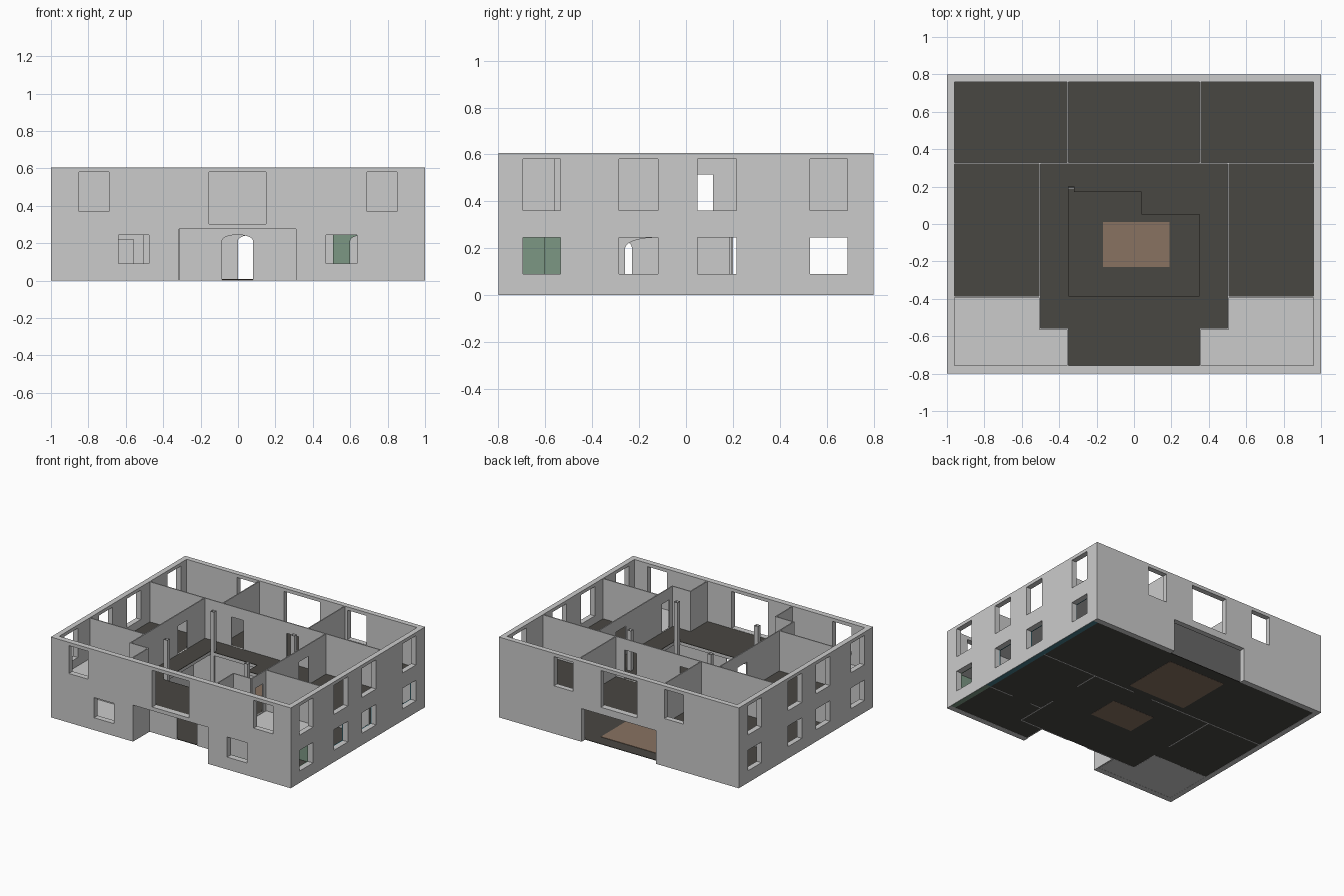
import bpy, bmesh, math

if "Cube" in bpy.data.objects:
    bpy.data.objects.remove(bpy.data.objects["Cube"])


def material(name, rgb):
    m = bpy.data.materials.new(name)
    m.diffuse_color = (*rgb, 1)
    m.use_nodes = True
    m.node_tree.nodes["Principled BSDF"].inputs["Base Color"].default_value = m.diffuse_color
    return m


DARK = material("dark_floor", (0.066, 0.063, 0.055))
BROWN = material("brown_rug", (0.25, 0.17, 0.12))
GREEN = material("green_paint", (0.20, 0.31, 0.23))
TEAL = material("teal_paint", (0.06, 0.20, 0.25))


def prism(name, prisms, mat=None):
    """One object from (outline, start, end, axis) prisms; axis is the extrusion direction."""
    bm = bmesh.new()
    for outline, s, e, axis in prisms:
        def place(p, t):
            return {"x": (t, p[0], p[1]), "y": (p[0], t, p[1]), "z": (p[0], p[1], t)}[axis]
        a = [bm.verts.new(place(p, s)) for p in outline]
        b = [bm.verts.new(place(p, e)) for p in outline]
        bm.faces.new(a)
        bm.faces.new(b[::-1])
        n = len(a)
        for i in range(n):
            bm.faces.new((a[i], b[i], b[(i + 1) % n], a[(i + 1) % n]))
    bmesh.ops.recalc_face_normals(bm, faces=bm.faces)
    me = bpy.data.meshes.new(name)
    bm.to_mesh(me)
    bm.free()
    ob = bpy.data.objects.new(name, me)
    bpy.context.collection.objects.link(ob)
    if mat:
        me.materials.append(mat)
    return ob


def rect(u0, u1, v0, v1):
    return [(u0, v0), (u1, v0), (u1, v1), (u0, v1)]


def arch(u0, u1, z0, z1, rise):
    c, r = (u0 + u1) / 2, (u1 - u0) / 2
    arc = [(c + r * math.cos(math.pi * i / 12), z1 - rise + rise * math.sin(math.pi * i / 12))
           for i in range(13)]
    return [(u0, z0), (u1, z0)] + arc


def wall(name, axis, t0, t1, u0, u1, z0, z1, openings=(), mat=None):
    """Upright wall of thickness t0..t1 along axis, with rectangular or arched openings."""
    ob = prism(name, [(rect(u0, u1, z0, z1), t0, t1, axis)], mat)
    if openings:
        shapes = [(arch(*o) if len(o) == 5 else rect(*o), t0 - 0.02, t1 + 0.02, axis)
                  for o in openings]
        cut = prism("cutter", shapes)
        cut.hide_render = True
        mod = ob.modifiers.new("openings", "BOOLEAN")
        mod.object, mod.operation, mod.solver = cut, "DIFFERENCE", "EXACT"
        dg = bpy.context.evaluated_depsgraph_get()
        me = bpy.data.meshes.new_from_object(ob.evaluated_get(dg))
        ob.modifiers.clear()
        ob.data = me
        bpy.data.objects.remove(cut)
    return ob


def slab(name, outline, z0, z1, mat=None):
    return prism(name, [(outline, z0, z1, "z")], mat)


# Outer walls with windows, porch opening and rear opening
H = 0.605
side_y = [(-0.695, -0.535), (-0.285, -0.12), (0.05, 0.215), (0.53, 0.69)]
low = [(a, b, 0.09, 0.245) for a, b in side_y]
side_windows = low + [(a, b, 0.36, 0.58) for a, b in side_y]
front_low = [(-0.64, -0.475, 0.093, 0.245), (0.47, 0.635, 0.093, 0.245)]
wall("front_wall", "y", -0.8, -0.757, -1, 1, 0, H, front_low + [
    (-0.85, -0.69, 0.37, 0.58), (0.69, 0.85, 0.37, 0.58),
    (-0.155, 0.15, 0.303, 0.58), (-0.315, 0.31, -0.05, 0.275)])
wall("back_wall", "y", 0.76, 0.8, -1, 1, 0, H, [
    (-0.54, -0.38, 0.36, 0.58), (0.38, 0.54, 0.36, 0.58),
    (-0.15, 0.15, 0.303, 0.58), (-0.31, 0.31, -0.05, 0.25)])
wall("left_wall", "x", -1, -0.96, -0.757, 0.76, 0, H, side_windows)
wall("right_wall", "x", 0.96, 1, -0.757, 0.76, 0.001, H, side_windows)

# Ground floor, left front room floor and rugs
slab("ground_floor", [(-0.96, -0.38), (-0.5, -0.38), (-0.5, -0.6), (0.315, -0.6), (0.315, -0.757),
                      (0.96, -0.757), (0.96, 0.76), (-0.96, 0.76)], 0.001, 0.005, DARK)
slab("side_room_floor", [(-0.96, -0.757), (-0.325, -0.757), (-0.325, -0.6), (-0.5, -0.6),
                         (-0.5, -0.38), (-0.96, -0.38)], 0.001, 0.005)
slab("hall_rug", rect(-0.165, 0.19, -0.23, 0.01), 0, 0.008, BROWN)
slab("rear_rug", rect(-0.24, 0.24, 0.24, 0.67), 0, 0.008, BROWN)

# Upper floor: grey slab with dark covering, both around the stairwell void
R = [(0.35, 0.05), (0.04, 0.05), (0.04, 0.17), (-0.32, 0.17), (-0.32, 0.2), (-0.35, 0.2)]
slab("upper_slab_back", [(0.96, 0.76), (-0.96, 0.76), (-0.96, -0.385), (-0.35, -0.385)]
     + R[::-1] + [(0.35, -0.385), (0.96, -0.385)], 0.275, 0.297)
slab("upper_slab_front", rect(-0.96, 0.96, -0.757, -0.385), 0.275, 0.297)
slab("upper_floor_back", [(0.96, 0.76), (-0.96, 0.76), (-0.96, -0.385), (-0.35, -0.385)]
     + R[::-1] + [(0.35, -0.385), (0.96, -0.385)], 0.297, 0.301, DARK)
slab("upper_floor_front", [(-0.5, -0.385), (-0.5, -0.56), (-0.355, -0.56), (-0.355, -0.757),
                           (0.355, -0.757), (0.355, -0.56), (0.5, -0.56), (0.5, -0.385)],
     0.297, 0.301, DARK)

# Shared partitions
Z0, Z1, T = 0.297, 0.603, 0.275
wall("upper_cross_wall", "y", 0.322, 0.33, -0.96, 0.96, Z0, Z1,
     [(-0.28, -0.18, 0.302, 0.52), (0.18, 0.28, 0.302, 0.52)])
for s, side in ((-1, "left"), (1, "right")):
    def xwall(name, x, y0, y1, z0, z1, ops=()):
        a, b = sorted((s * (x - 0.004), s * (x + 0.004)))
        wall(f"{side}_{name}", "x", a, b, y0, y1, z0, z1, ops)

    def ywall(name, y, x0, x1, z0, z1, ops=()):
        a, b = sorted((s * x0, s * x1))
        ops = [(*sorted((s * o[0], s * o[1])), *o[2:]) for o in ops]
        wall(f"{side}_{name}", "y", y - 0.004, y + 0.004, a, b, z0, z1, ops)

    # Upper storey partitions
    xwall("rear_room_wall", 0.355, 0.33, 0.76, Z0, Z1)
    xwall("upper_hall_wall", 0.505, -0.563, 0.322, Z0, Z1,
          [(-0.52, -0.43, 0.302, 0.515), (0.0, 0.115, 0.302, 0.515)])
    ywall("balcony_wall", -0.388, 0.509, 0.96, Z0, Z1)
    ywall("alcove_return", -0.56, 0.351, 0.501, Z0, Z1)
    xwall("alcove_wall", 0.355, -0.757, -0.564, Z0, Z1)
    # Ground storey partitions
    xwall("porch_wall", 0.318, -0.757, -0.604, 0, T)
    arch_y = (-0.42, -0.23) if s < 0 else (-0.26, 0.0)
    xwall("lower_hall_wall", 0.505, -0.596, 0.186, 0, T, [(*arch_y, -0.02, 0.245, 0.045)])
    ywall("lower_room_wall", -0.385, 0.509, 0.96, 0, T, [(0.56, 0.72, -0.02, 0.22)]
          if s < 0 else [(0.60, 0.76, -0.02, 0.245, 0.03)])
    # Open square posts at the void corners
    for y, end in ((-0.37, "front"), (0.185, "rear")):
        p = slab(f"{side}_{end}_post", rect(s * 0.335 - 0.015, s * 0.335 + 0.015,
                                            y - 0.015, y + 0.015), 0.005, 0.603)
        bm = bmesh.new()
        bm.from_mesh(p.data)
        bmesh.ops.delete(bm, geom=[f for f in bm.faces if abs(f.normal.z) > 0.9], context="FACES")
        bm.to_mesh(p.data)
        bm.free()
wall("porch_back_wall", "y", -0.604, -0.596, -0.505, 0.505, 0, T,
     [(-0.085, 0.08, -0.02, 0.245, 0.03)])
wall("lower_cross_wall", "y", 0.186, 0.194, -0.96, 0.96, 0, T,
     [(0.0, 0.16, -0.02, 0.245, 0.03)])

# Painted linings on the right side rooms
wall("green_lining_right", "x", 0.952, 0.96, -0.757, -0.389, 0.005, T, low[:1], GREEN)
wall("teal_lining_right", "x", 0.952, 0.96, -0.381, 0.76, 0.005, T, low[1:], TEAL)
slab("green_lining_foot", rect(0.96, 0.997, -0.757, -0.38), 0, 0.004, GREEN)
slab("teal_lining_foot", rect(0.96, 0.997, -0.38, 0.76), 0, 0.004, TEAL)
wall("green_lining_porch", "x", 0.322, 0.326, -0.757, -0.604, 0.005, T, (), GREEN)
wall("green_lining_hall", "x", 0.509, 0.513, -0.604, -0.389, 0.005, T, (), GREEN)
wall("green_lining_front", "y", -0.757, -0.752, 0.326, 0.952, 0.005, T, front_low[1:], GREEN)
wall("green_lining_back", "y", -0.393, -0.389, 0.513, 0.952, 0.005, T,
     [(0.60, 0.76, -0.02, 0.245, 0.03)], GREEN)
